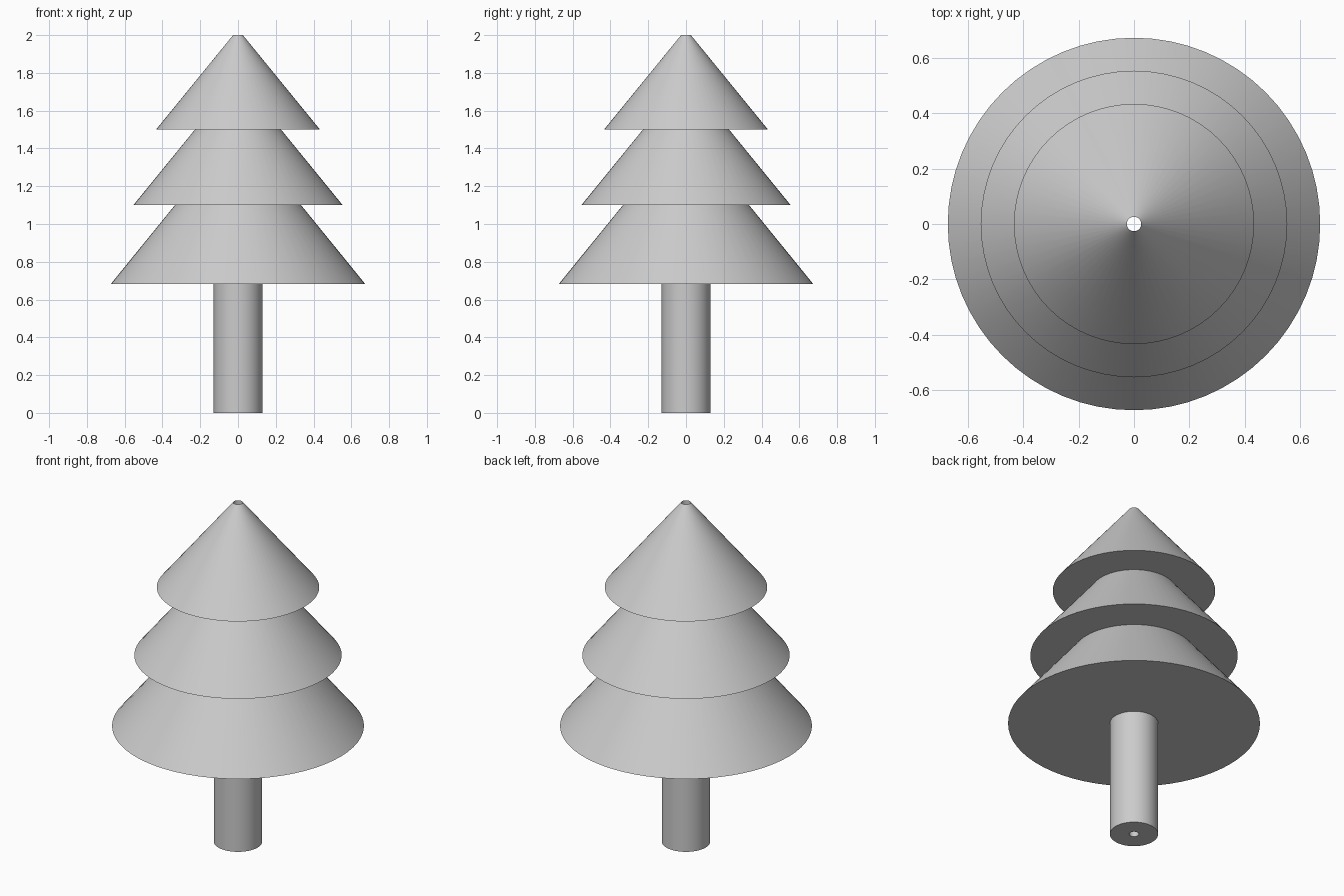
import bpy
import math

SEGMENTS = 64
BORE = 0.026   # radius of the narrow hole along the axis
TRUNK = 0.129

cube = bpy.data.objects.get("Cube")
if cube:
    bpy.data.objects.remove(cube, do_unlink=True)

grey = bpy.data.materials.new("light_grey")
grey.use_nodes = True
colour = (0.6, 0.6, 0.6, 1)
grey.diffuse_color = colour
grey.node_tree.nodes["Principled BSDF"].inputs["Base Color"].default_value = colour


def lathe(name, profile):
    """Revolve (radius, height) points about the z axis."""
    verts, faces = [], []
    for radius, z in profile:
        for s in range(SEGMENTS):
            a = math.tau * s / SEGMENTS
            verts.append((radius * math.cos(a), radius * math.sin(a), z))
    for p in range(len(profile) - 1):
        for s in range(SEGMENTS):
            low, high = p * SEGMENTS, (p + 1) * SEGMENTS
            n = (s + 1) % SEGMENTS
            faces.append((low + s, low + n, high + n, high + s))
    mesh = bpy.data.meshes.new(name)
    mesh.from_pydata(verts, [], faces)
    mesh.materials.append(grey)
    obj = bpy.data.objects.new(name, mesh)
    bpy.context.collection.objects.link(obj)
    bpy.ops.object.select_all(action="DESELECT")
    obj.select_set(True)
    bpy.context.view_layer.objects.active = obj
    bpy.ops.object.shade_smooth_by_angle(angle=math.radians(30))


# Trunk with its pierced bottom
lathe("trunk", [(BORE, 0), (TRUNK, 0), (TRUNK, 0.683)])

# Foliage tiers: name, base height, rim radius, top height, top radius
tiers = [
    ("lower_tier", 0.683, 0.673, 1.10, 0.334),
    ("middle_tier", 1.10, 0.554, 1.50, 0.228),
    ("upper_tier", 1.50, 0.434, 2.0, BORE),
]
inner = TRUNK
for name, base, rim, top, top_radius in tiers:
    lathe(name, [(inner, base), (rim, base), (top_radius, top)])
    inner = top_radius

# Wall of the hole running through the whole tree
lathe("centre_hole", [(BORE, 2.0), (BORE, 0)])
